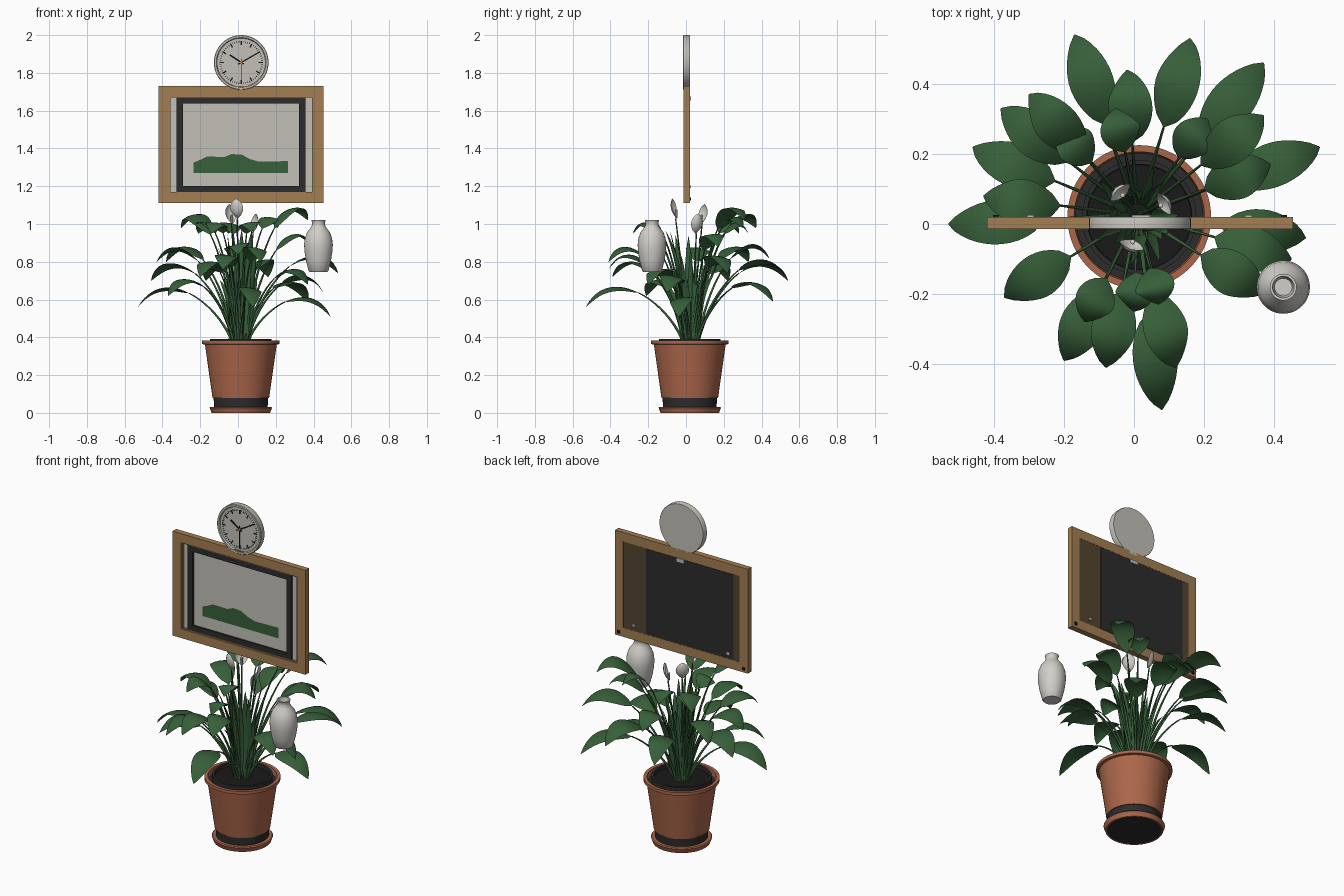
import bpy, bmesh, math, random
from mathutils import Vector, Matrix

if "Cube" in bpy.data.objects:
    bpy.data.objects.remove(bpy.data.objects["Cube"])
random.seed(4)


def material(name, r, g, b):
    m = bpy.data.materials.new(name)
    m.use_nodes = True
    m.diffuse_color = (r, g, b, 1)
    m.node_tree.nodes["Principled BSDF"].inputs["Base Color"].default_value = (r, g, b, 1)
    return m


TERRACOTTA = material("terracotta", .41, .135, .07)
WOOD = material("oak", .37, .21, .085)
BACKING = material("dark_brown", .085, .06, .03)
CHARCOAL = material("charcoal", .025, .025, .026)
BLACK = material("black", .01, .01, .01)
GREEN = material("leaf_green", .038, .115, .041)
PAPER = material("warm_grey", .55, .53, .48)
WHITE = material("off_white", .64, .62, .58)
ORANGE = material("orange", .7, .16, .03)


def finish(name, bm, mat, smooth=False):
    mesh = bpy.data.meshes.new(name)
    bm.to_mesh(mesh)
    bm.free()
    mesh.materials.append(mat)
    obj = bpy.data.objects.new(name, mesh)
    bpy.context.collection.objects.link(obj)
    if smooth:
        bpy.ops.object.select_all(action='DESELECT')
        obj.select_set(True)
        bpy.context.view_layer.objects.active = obj
        bpy.ops.object.shade_smooth_by_angle(angle=math.radians(35))
    return obj


def lathe(name, profile, at, mat, segments=64):
    bm = bmesh.new()
    verts = [bm.verts.new((r, 0, z)) for r, z in profile]
    edges = [bm.edges.new(pair) for pair in zip(verts, verts[1:])]
    bmesh.ops.spin(bm, geom=verts + edges, cent=(0, 0, 0), axis=(0, 0, 1),
                   angle=math.tau, steps=segments)
    bmesh.ops.remove_doubles(bm, verts=bm.verts, dist=1e-5)
    bmesh.ops.recalc_face_normals(bm, faces=bm.faces)
    obj = finish(name, bm, mat, True)
    obj.location = at
    return obj


def add_box(bm, lo, hi, matrix=Matrix()):
    lo, hi = Vector(lo), Vector(hi)
    bmesh.ops.create_cube(bm, size=1, matrix=matrix @ Matrix.Translation((lo + hi) / 2)
                          @ Matrix.Diagonal((*(hi - lo), 1)))


def box(name, lo, hi, mat):
    bm = bmesh.new()
    add_box(bm, lo, hi)
    return finish(name, bm, mat)


def frame(name, x0, x1, z0, z1, width, y0, y1, mat):
    # mitred rectangular ring
    bm = bmesh.new()
    loops = []
    for inset, y in ((0, y0), (width, y0), (width, y1), (0, y1)):
        a, b, c, d = x0 + inset, x1 - inset, z0 + inset, z1 - inset
        loops.append([bm.verts.new(p) for p in ((a, y, c), (b, y, c), (b, y, d), (a, y, d))])
    for i in range(4):
        p, q = loops[i], loops[(i + 1) % 4]
        for j in range(4):
            k = (j + 1) % 4
            bm.faces.new((p[j], p[k], q[k], q[j]))
    bmesh.ops.recalc_face_normals(bm, faces=bm.faces)
    return finish(name, bm, mat)


# Flower pot, saucer and soil
POT = (.015, .02, 0)
lathe("saucer", [(.145, .002), (.155, 0), (.165, .027), (.16, .032), (.13, .032)], POT, TERRACOTTA)
lathe("pot_underside", [(0, .001), (.147, .001)], POT, CHARCOAL)
lathe("pot_base_band", [(.142, .03), (.144, .08)], POT, CHARCOAL)
lathe("pot_wall", [(.14, .08), (.15, .08), (.19, .362), (.205, .364), (.205, .382),
                   (.186, .382), (.18, .33)], POT, TERRACOTTA)
lathe("inner_pot", [(.182, .35), (.163, .35), (.163, .392), (.15, .392), (.148, .37)], POT, CHARCOAL)
lathe("soil", [(0, .378), (.15, .374)], POT, BLACK)


# Plant: each blade and stem follows a cubic path
def cubic(p, t):
    s = 1 - t
    return p[0] * s ** 3 + p[1] * (3 * s * s * t) + p[2] * (3 * s * t * t) + p[3] * t ** 3


def add_blade(bm, path, start, half_width, fold, roll=0, rows=12):
    grid = []
    for i in range(rows + 1):
        u = i / rows
        t = start + (1 - start) * u
        mid = cubic(path, t)
        tangent = (cubic(path, t + .01) - cubic(path, t - .01)).normalized()
        out = path[3] - path[0]
        side = Vector((-out.y, out.x, 0)).normalized()
        side = Matrix.Rotation(roll, 3, tangent) @ side
        normal = tangent.cross(side)
        w = half_width * max(.03, math.sin(math.pi * u ** .85) ** .7)
        grid.append([bm.verts.new(mid + side * w * k + normal * (fold * w * k * k))
                     for k in (-1, -.5, 0, .5, 1)])
    for a, b in zip(grid, grid[1:]):
        for j in range(4):
            bm.faces.new((a[j], a[j + 1], b[j + 1], b[j]))


def add_stem(curve, points, thick, thin):
    spline = curve.splines.new('POLY')
    spline.points.add(len(points) - 1)
    for i, (sp, p) in enumerate(zip(spline.points, points)):
        sp.co = (*p, 1)
        sp.radius = thick + (thin - thick) * i / (len(points) - 1)


stems = bpy.data.curves.new("plant_stems", 'CURVE')
stems.dimensions = '3D'
stems.fill_mode = 'FULL'
stems.bevel_depth = .004
stems.bevel_resolution = 1
stems.materials.append(GREEN)
bpy.context.collection.objects.link(bpy.data.objects.new("plant_stems", stems))

# leaf tips: x, y, height
TIPS = [(-.17, .54, .7), (.16, .53, .72), (.37, .46, .59), (-.02, .44, .82), (-.3, .37, .98),
        (-.38, .33, .8), (-.46, .22, .7), (-.43, .08, .8), (-.53, 0, .56), (-.37, -.21, .62),
        (-.2, -.39, .72), (-.08, -.41, .76), (.08, -.53, .56), (.12, -.41, .8), (-.14, -.28, .95),
        (0, -.25, .84), (.07, -.23, .96), (.37, -.2, .68), (.49, -.04, .51), (.53, .22, .74),
        (.37, .31, 1.02), (.39, .17, .88), (.21, .3, .98), (-.21, .28, .95), (-.05, .33, .95),
        (.45, -.1, .64)]
CROWN = Vector((.01, .025, .375))
bm = bmesh.new()
for x, y, z in TIPS:
    out = Vector((x, y, 0)) - CROWN
    out.z = 0
    reach = out.length
    out.normalize()
    apex = z + .21 * reach
    heights = ((.04, 0), (.22 * reach, .7 * (apex - CROWN.z)),
               (.75 * reach, apex + .12 - CROWN.z), (reach, z - CROWN.z))
    path = [CROWN + out * r + Vector((0, 0, h)) for r, h in heights]
    start = .5 if reach > .4 else .58
    add_blade(bm, path, start, .064 if reach > .4 else .058, -.15, random.uniform(-.25, .25))
    add_stem(stems, [cubic(path, start * i / 10) for i in range(11)], 2.2, .8)
finish("arching_leaves", bm, GREEN, True)

# Narrow upright young leaves around the crown
bm = bmesh.new()
for i in range(22):
    a = i * 2.4
    out = Vector((math.cos(a), math.sin(a), 0))
    top = random.uniform(.3, .62)
    lean = random.uniform(.06, .15)
    path = [CROWN + out * r + Vector((0, 0, h * top)) for r, h in
            ((random.uniform(.02, .06), 0), (.05, .4), (.07, .7), (lean, 1))]
    add_blade(bm, path, .01, random.uniform(.014, .026), .4, random.uniform(-1, 1))
finish("upright_leaves", bm, GREEN, True)

# White flowers: hooded petal, central spike, stem
petals = bmesh.new()
for i, (x, y, z) in enumerate([(-.005, -.055, 1.03), (-.035, .085, 1.0), (.08, .055, .95)]):
    foot = Vector((x, y, z))
    out = Vector((x - .02, y - .02, 0)).normalized()
    up = Vector((0, 0, 1))
    path = [foot - out * .01, foot + out * .035 + up * .03, foot + out * .03 + up * .09,
            foot - out * .012 + up * .105]
    path[3] += out * .03
    add_blade(petals, path, 0, .036, .5)
    add_stem(stems, [CROWN.lerp(foot, k / 6) for k in range(7)], 1.4, .9)
    lathe(f"flower_spike_{i + 1}", [(0, 0), (.007, .005), (.007, .045), (0, .052)],
          foot - out * .004, WHITE, 10)
finish("flower_petals", petals, WHITE, True)

# Vase
lathe("vase", [(0, 0), (.046, 0), (.052, .006), (.066, .06), (.074, .11), (.076, .145), (.072, .18),
               (.06, .212), (.042, .235), (.034, .25), (.034, .264), (.038, .275), (.031, .275),
               (.027, .25), (.025, .235), (0, .235)], (.426, -.18, .745), WHITE, 48)

# Picture frame, front
frame("wooden_frame", -.42, .453, 1.11, 1.73, .054, -.014, .02, WOOD)
frame("wooden_lip", -.37, .403, 1.157, 1.683, .012, -.008, .016, WOOD)
box("mount_board", (-.36, .003, 1.166), (.393, .01, 1.674), PAPER)
frame("black_inner_frame", -.325, .357, 1.168, 1.672, .033, -.008, .004, CHARCOAL)

# Painted hill as a thin plate
HILL = [(-.235, 1.27), (.265, 1.27), (.265, 1.333), (.11, 1.33), (.06, 1.345), (.02, 1.368),
        (-.035, 1.37), (-.07, 1.355), (-.165, 1.357), (-.2, 1.34), (-.235, 1.325)]
bm = bmesh.new()
bm.faces.new([bm.verts.new((x, .001, z)) for x, z in HILL])
finish("painted_hill", bm, GREEN)

# Picture frame, back
box("back_panel", (-.368, .012, 1.16), (.4, .019, 1.68), BACKING)
box("back_panel_centre", (-.325, .013, 1.168), (.25, .0205, 1.672), CHARCOAL)
box("hanger", (-.005, .018, 1.655), (.045, .026, 1.675), PAPER)
for side, x, screw in (("right", -.295, -.395), ("left", .327, .428)):
    box(f"{side}_clip", (x - .01, .018, 1.19), (x + .01, .026, 1.205), PAPER)
    box(f"{side}_bumper", (screw - .008, .018, 1.125), (screw + .008, .026, 1.141), BLACK)

# Wall clock
CLOCK = Vector((.017, .002, 1.855))
body = lathe("clock_body", [(0, -.018), (.143, -.018), (.145, -.015), (.145, .015), (.142, .018),
                            (.132, .018), (.128, .01), (0, .01)], CLOCK, PAPER)
body.rotation_euler.x = math.pi / 2


def add_bar(bm, angle, inner, outer, width, depth):
    turn = Matrix.Translation(CLOCK) @ Matrix.Rotation(math.radians(angle), 4, 'Y')
    add_box(bm, (-width / 2, -depth, inner), (width / 2, -.009, outer), turn)


bm = bmesh.new()
for i in range(60):
    major = i % 5 == 0
    add_bar(bm, i * 6, .092 if major else .106, .115, .007 if major else .003, .0115)
finish("clock_ticks", bm, BLACK)
bm = bmesh.new()
add_bar(bm, 304, -.015, .072, .009, .013)
add_bar(bm, 60, -.02, .112, .007, .0145)
add_bar(bm, 180, -.02, .112, .003, .0155)
finish("clock_hands", bm, BLACK)
hub = lathe("clock_hub", [(.008, .009), (.008, .017), (0, .017)], CLOCK, ORANGE, 20)
hub.rotation_euler.x = math.pi / 2
